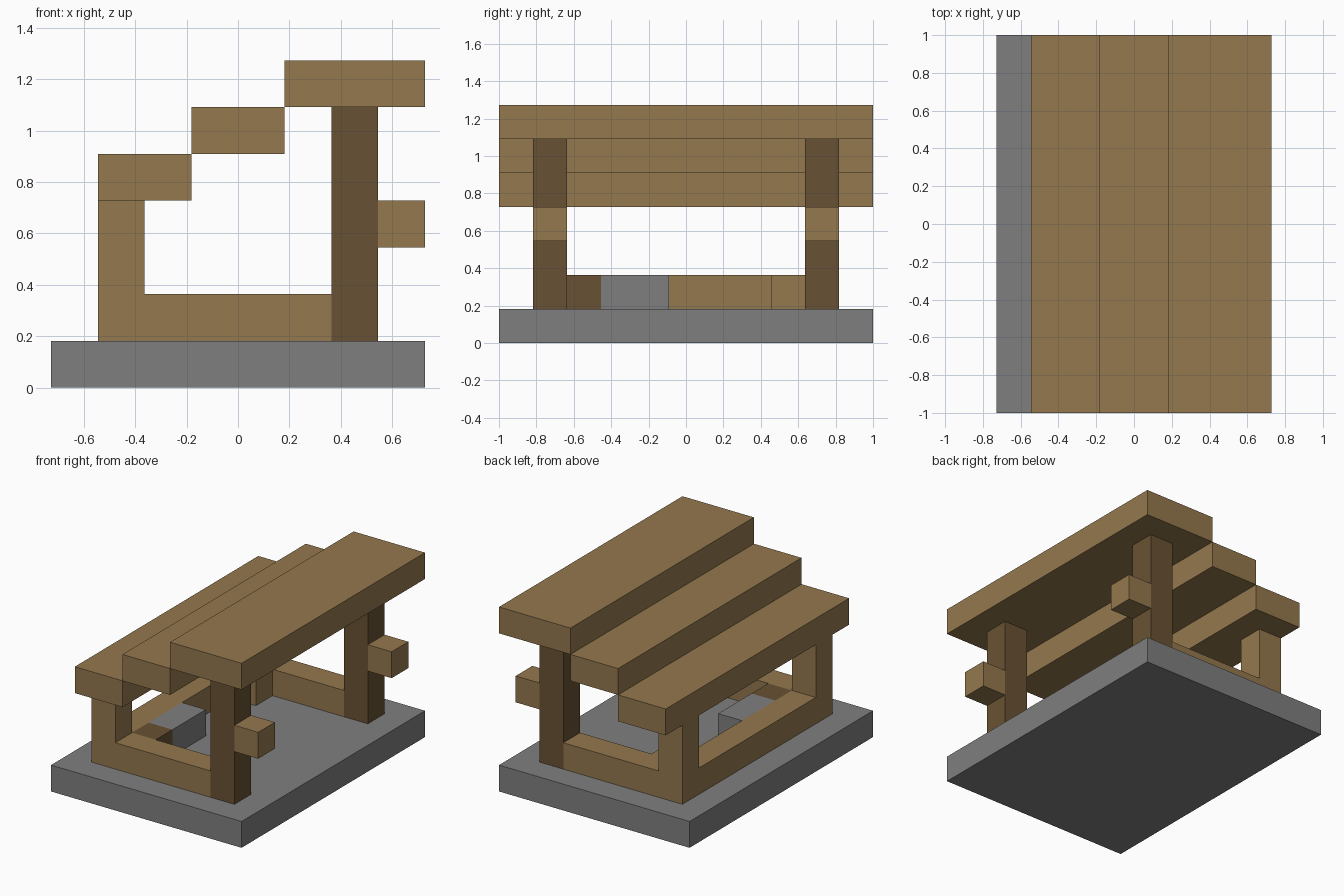
import bpy

cube = bpy.data.objects.get("Cube")
if cube:
    bpy.data.objects.remove(cube, do_unlink=True)

U = 2 / 11  # one building block


def material(name, rgb):
    mat = bpy.data.materials.new(name)
    mat.use_nodes = True
    colour = (*rgb, 1)
    mat.diffuse_color = colour
    mat.node_tree.nodes["Principled BSDF"].inputs["Base Color"].default_value = colour
    return mat


plank = material("light wood", (0.296, 0.188, 0.076))
log = material("dark wood", (0.138, 0.083, 0.033))
stone = material("grey stone", (0.212, 0.212, 0.212))


def box(name, mat, x, y, z):
    """Box from (min, max) ranges in blocks."""
    bpy.ops.mesh.primitive_cube_add(size=1, location=[sum(r) / 2 * U for r in (x, y, z)])
    ob = bpy.context.object
    ob.name = name
    ob.scale = [(r[1] - r[0]) * U for r in (x, y, z)]
    bpy.ops.object.transform_apply(location=False, rotation=False, scale=True)
    ob.data.materials.append(mat)
    return ob


# Stone floor
box("floor", stone, (-4, 4), (-5.5, 5.5), (0, 1))

# Matching frame on the front and back
for side, y in (("front", (-4.5, -3.5)), ("back", (3.5, 4.5))):
    box(side + "_tall_post", log, (2, 3), y, (1, 6))
    box(side + "_short_post", plank, (-3, -2), y, (1, 4))
    box(side + "_low_wall", plank, (-2, 2), y, (1, 2))
    box(side + "_post_peg", plank, (3, 4), y, (3, 4))

# Long low wall joining the short posts
box("long_low_wall", plank, (-3, -2), (-3.5, 3.5), (1, 2))

# Furniture blocks along the long wall
box("dark_corner_block", log, (-2, -1), (-3.5, -2.5), (1, 2))
box("stone_block", stone, (-2, -1), (-2.5, -0.5), (1, 2))
box("light_corner_block", plank, (-2, -1), (2.5, 3.5), (1, 2))

# Stepped roof
for name, x, z in (("low", (-3, -1), 4), ("middle", (-1, 1), 5), ("high", (1, 4), 6)):
    box(name + "_roof_slab", plank, x, (-5.5, 5.5), (z, z + 1))
